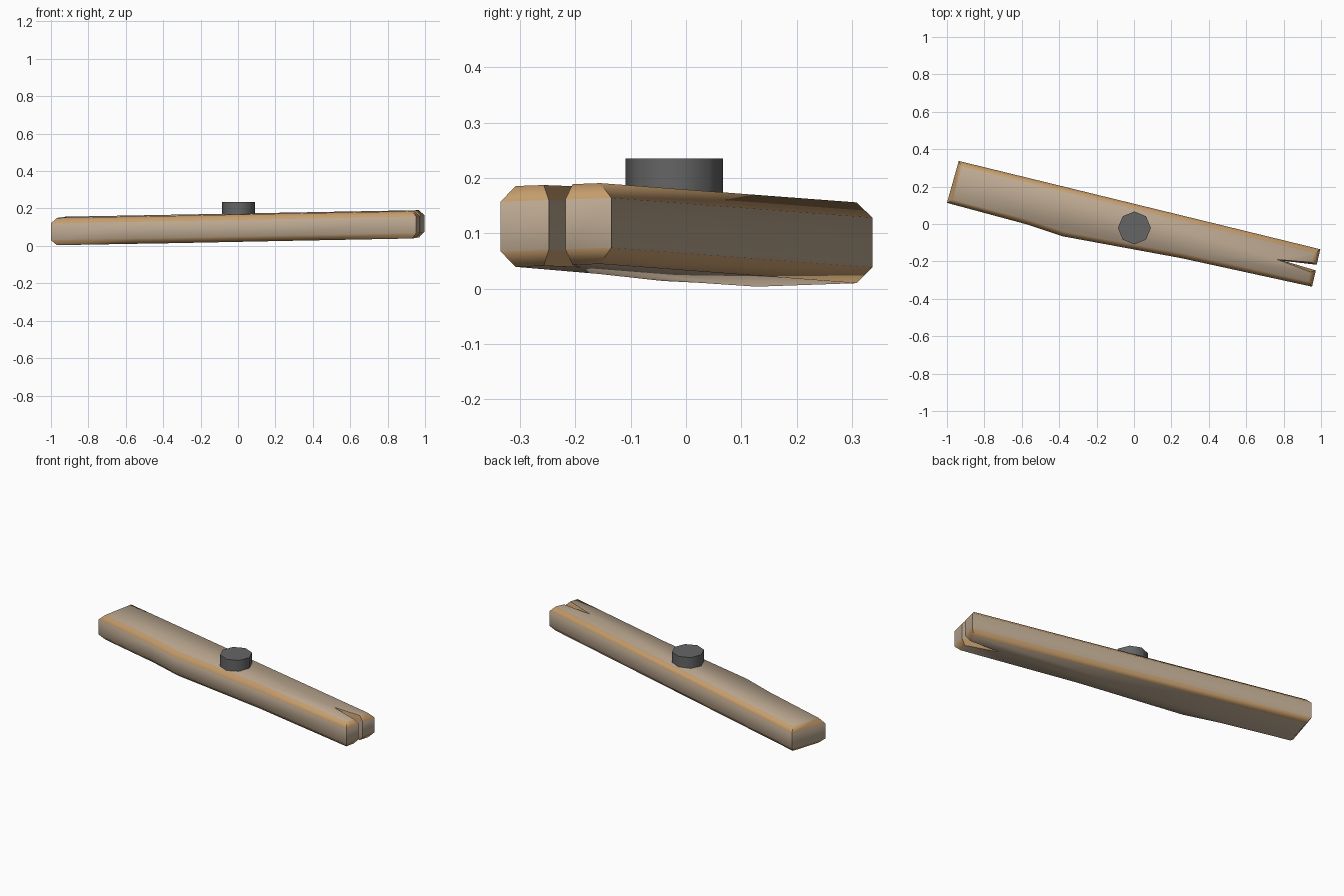
import bpy, bmesh, math

if "Cube" in bpy.data.objects:
    bpy.data.objects.remove(bpy.data.objects["Cube"])


def material(name, color):
    m = bpy.data.materials.new(name)
    m.diffuse_color = (*color, 1)
    m.use_nodes = True
    m.node_tree.nodes["Principled BSDF"].inputs["Base Color"].default_value = m.diffuse_color
    return m


def smooth(obj, angle):
    bpy.ops.object.select_all(action='DESELECT')
    obj.select_set(True)
    bpy.context.view_layer.objects.active = obj
    bpy.ops.object.shade_smooth_by_angle(angle=math.radians(angle))


# Plank outline with split end: widest outline and chamfered inset outline
outer = [(-1.0, .113), (-.58, 0), (-.38, -.066), (.25, -.182), (.952, -.335),
         (.972, -.248), (.80, -.197), (.977, -.218), (.996, -.135), (-.937, .337)]
inset = [(-.968, .128), (-.575, .024), (-.372, -.042), (.253, -.157), (.932, -.308),
         (.945, -.257), (.765, -.19), (.95, -.205), (.968, -.155), (-.922, .308)]


def base_z(x, y):
    return .0247 + .0254 * x + .0285 * y


# Plank: four stacked rings, tilted slightly, closed by caps
thick, chamfer = .146, .028
bm = bmesh.new()
rings = [[bm.verts.new((x, y, base_z(x, y) + h)) for x, y in outline]
         for outline, h in ((inset, 0), (outer, chamfer),
                            (outer, thick - chamfer), (inset, thick))]
for k, (lo, hi) in enumerate(zip(rings, rings[1:])):
    for i in range(len(lo)):
        j = (i + 1) % len(lo)
        f = bm.faces.new((lo[i], lo[j], hi[j], hi[i]))
        f.material_index = 0 if k == 1 else 1
bm.faces.new(list(reversed(rings[0])))
bm.faces.new(rings[-1])
bmesh.ops.recalc_face_normals(bm, faces=bm.faces)
mesh = bpy.data.meshes.new("plank")
bm.to_mesh(mesh)
bm.free()
plank = bpy.data.objects.new("plank", mesh)
bpy.context.collection.objects.link(plank)
mesh.materials.append(material("wood_face", (.50, .39, .28)))
mesh.materials.append(material("wood_edge", (.55, .33, .15)))
smooth(plank, 50)

# Nail head: eight-sided, sunk into the plank
bpy.ops.mesh.primitive_cylinder_add(vertices=8, radius=.088, depth=.095,
                                    location=(.002, -.021, .1875))
nail = bpy.context.object
nail.name = "nail_head"
nail.data.materials.append(material("iron", (.13, .13, .13)))
smooth(nail, 50)
